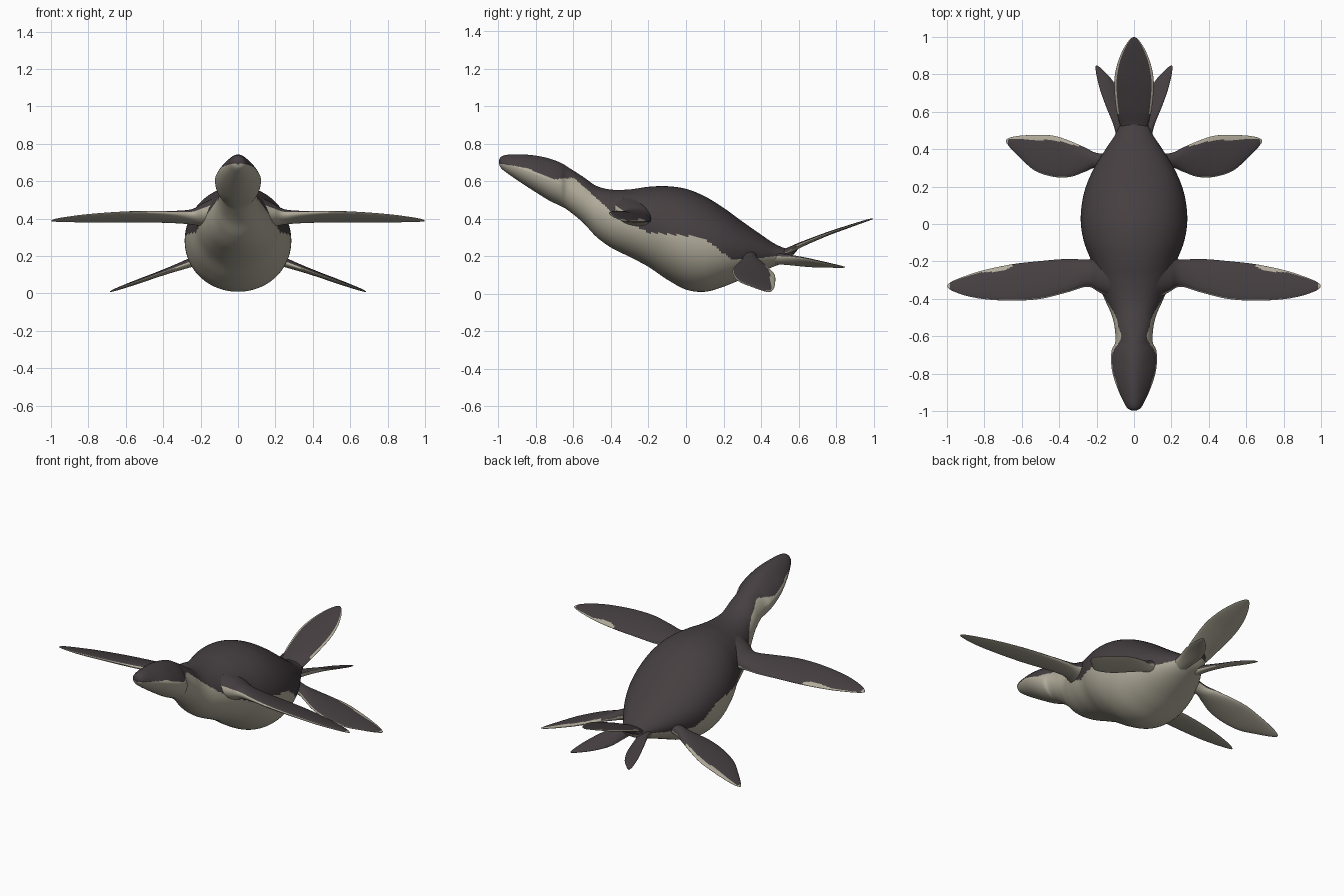
import bpy, bmesh, math
from mathutils import Vector


def material(name, rgb):
    m = bpy.data.materials.new(name)
    m.diffuse_color = (*rgb, 1)
    return m


DARK = material("charcoal_back", (0.06, 0.049, 0.052))
LIGHT = material("pale_belly", (0.44, 0.41, 0.325))


def spline(rows, steps):
    """Catmull-Rom interpolation through rows of numbers."""
    out = []
    for i in range(len(rows) - 1):
        p0, p1 = rows[max(i - 1, 0)], rows[i]
        p2, p3 = rows[i + 1], rows[min(i + 2, len(rows) - 1)]
        for s in range(steps):
            t = s / steps
            out.append([0.5 * (2 * b + (c - a) * t + (2 * a - 5 * b + 4 * c - d) * t * t
                               + (3 * b - a - 3 * c + d) * t ** 3)
                        for a, b, c, d in zip(p0, p1, p2, p3)])
    out.append(list(rows[-1]))
    return out


def lerp_table(table, x):
    for (x0, v0), (x1, v1) in zip(table, table[1:]):
        if x <= x1:
            return v0 + (v1 - v0) * max(0, (x - x0) / (x1 - x0))
    return table[-1][1]


def loft(name, rings, is_dark):
    """Skin closed rings; is_dark(face, t along, angle around) picks the colour."""
    bm = bmesh.new()
    loops = [[bm.verts.new(p) for p in ring] for ring in rings]
    n, info = len(rings[0]), []
    for i in range(len(loops) - 1):
        for j in range(n):
            k = (j + 1) % n
            f = bm.faces.new((loops[i][j], loops[i][k], loops[i + 1][k], loops[i + 1][j]))
            info.append((f, (i + 0.5) / (len(loops) - 1), 2 * math.pi * (j + 0.5) / n))
    for t, loop in ((0, loops[0]), (1, loops[-1])):
        info.append((bm.faces.new(loop), t, 0))
    bmesh.ops.recalc_face_normals(bm, faces=bm.faces)
    for f, t, a in info:
        f.smooth = True
        f.material_index = 0 if is_dark(f, t, a) else 1
    mesh = bpy.data.meshes.new(name)
    bm.to_mesh(mesh)
    bm.free()
    mesh.materials.append(DARK)
    mesh.materials.append(LIGHT)
    ob = bpy.data.objects.new(name, mesh)
    bpy.context.collection.objects.link(ob)
    return ob


# Head, neck and trunk: y, top z, bottom z, half width
BODY = [(-0.997, 0.712, 0.69, 0.012), (-0.985, 0.731, 0.668, 0.035), (-0.95, 0.741, 0.64, 0.056),
        (-0.88, 0.743, 0.592, 0.088), (-0.8, 0.736, 0.54, 0.114), (-0.73, 0.721, 0.497, 0.123),
        (-0.67, 0.699, 0.468, 0.118), (-0.63, 0.675, 0.445, 0.1), (-0.55, 0.624, 0.38, 0.104),
        (-0.48, 0.576, 0.305, 0.122), (-0.4, 0.555, 0.246, 0.158), (-0.3, 0.556, 0.196, 0.198),
        (-0.2, 0.57, 0.143, 0.228), (-0.1, 0.573, 0.075, 0.266), (0.0, 0.559, 0.022, 0.284),
        (0.1, 0.519, 0.01, 0.28), (0.2, 0.458, 0.037, 0.257), (0.3, 0.385, 0.078, 0.213),
        (0.4, 0.315, 0.118, 0.152), (0.47, 0.268, 0.145, 0.105), (0.53, 0.242, 0.17, 0.075),
        (0.57, 0.242, 0.205, 0.05), (0.6, 0.252, 0.24, 0.012)]
# Height of the colour line along the side
EDGE = [(-1, 0.695), (-0.85, 0.67), (-0.7, 0.61), (-0.64, 0.615), (-0.6, 0.62), (-0.5, 0.53),
        (-0.4, 0.44), (-0.3, 0.38), (-0.2, 0.325), (0, 0.31), (0.1, 0.29), (0.17, 0.24),
        (0.24, 0.18), (0.4, 0.19), (0.61, 0.215)]
# How far the crown of the head narrows towards the top
PEAK = [(-1, 0.1), (-0.9, 0.38), (-0.75, 0.38), (-0.65, 0.25), (-0.55, 0), (1, 0)]


def body_dark(f, t, a):
    c = f.calc_center_median()
    return c.z > lerp_table(EDGE, c.y)


rings = []
for y, top, bot, w in spline(BODY, 8):
    mid, h, peak = (top + bot) / 2, (top - bot) / 2, lerp_table(PEAK, y)
    rings.append([Vector((w * math.cos(a) * (1 - peak * max(0, math.sin(a))), y,
                          mid + h * math.sin(a)))
                  for a in (2 * math.pi * j / 120 for j in range(120))])
loft("body", rings, body_dark)


def blade(name, rows, side=1, rim=None):
    """Flat limb. Row: lead xyz, trail xyz, half thickness."""
    rows = spline([(*a, *b, h) for a, b, h in rows], 10)
    sec = [(Vector(r[:3]), Vector(r[3:6]), max(r[6], 0.001)) for r in rows]
    span = (sec[-1][0] + sec[-1][1] - sec[0][0] - sec[0][1]).normalized()
    rings = []
    for a, b, th in sec:
        c, half = (a + b) / 2, (a - b) / 2
        up = half.cross(span).normalized()
        ring = [c + half * math.cos(q) + up * th * math.sin(q)
                for q in (2 * math.pi * j / 64 for j in range(64))]
        rings.append([Vector((p.x * side, p.y, p.z)) for p in ring])

    def dark(f, t, q):
        return f.normal.z > 0.05 and not (rim and rim(t, math.cos(q)))
    return loft(name, rings, dark)


# Front flippers: x, lead y, trail y, z, half thickness (broad shoulder at the root)
FRONT = [(0.12, -0.4, -0.13, 0.425, 0.085), (0.19, -0.362, -0.175, 0.417, 0.06),
         (0.25, -0.335, -0.19, 0.409, 0.038), (0.36, -0.366, -0.187, 0.409, 0.025),
         (0.5, -0.4, -0.198, 0.411, 0.02), (0.65, -0.41, -0.215, 0.408, 0.016),
         (0.8, -0.402, -0.246, 0.402, 0.013), (0.9, -0.383, -0.277, 0.397, 0.009),
         (0.97, -0.358, -0.305, 0.392, 0.006), (0.998, -0.338, -0.325, 0.388, 0.003)]
front = [((x, l, z + (t - l) * 0.12), (x, t, z - (t - l) * 0.12), h) for x, l, t, z, h in FRONT]

# Rear flippers: x, lead y, trail y, half thickness (sloping down outward)
REAR = [(0.1, 0.27, 0.375, 0.04), (0.2, 0.3, 0.38, 0.03), (0.26, 0.28, 0.408, 0.024),
        (0.34, 0.252, 0.443, 0.018), (0.43, 0.252, 0.472, 0.014), (0.53, 0.285, 0.476, 0.012),
        (0.61, 0.355, 0.472, 0.009), (0.66, 0.405, 0.463, 0.006), (0.684, 0.437, 0.45, 0.002)]
rear = [((x, l, 0.158 - 0.36 * (x - 0.27)), (x, t, 0.16 - 0.36 * (x - 0.27)), h)
        for x, l, t, h in REAR]

# Small trailing feet: outer edge, inner edge (outer edge raised near the root)
foot = [((0.085, 0.42, 0.21), (0.02, 0.44, 0.17), 0.03),
        ((0.105, 0.52, 0.205), (0.035, 0.54, 0.16), 0.022),
        ((0.15, 0.63, 0.19), (0.06, 0.66, 0.145), 0.014),
        ((0.185, 0.73, 0.168), (0.11, 0.76, 0.142), 0.01),
        ((0.203, 0.81, 0.15), (0.168, 0.825, 0.14), 0.006),
        ((0.205, 0.845, 0.143), (0.197, 0.848, 0.14), 0.002)]

# Pale rims run along the outer trailing edge and round the tip
for side, label in ((1, "right"), (-1, "left")):
    blade(label + "_front_flipper", front, side,
          lambda t, c: t > 0.92 or c > 0.97
          or (t > 0.55 and c < -min(0.88, 0.66 + 3 * abs(t - 0.61))))
    blade(label + "_rear_flipper", rear, side,
          lambda t, c: t > 0.93 or c > 0.97 or (t > 0.3 and c < -max(0.72, 1.05 - 0.55 * t)))
    blade(label + "_foot", foot, side)

# Tail blade: y, z, half width, half thickness
TAIL = [(0.46, 0.195, 0.05, 0.03), (0.53, 0.22, 0.074, 0.02), (0.61, 0.26, 0.094, 0.014),
        (0.75, 0.317, 0.106, 0.01), (0.85, 0.352, 0.091, 0.008), (0.93, 0.379, 0.06, 0.006),
        (0.98, 0.395, 0.028, 0.004), (0.998, 0.4, 0.008, 0.002)]
blade("tail_blade", [((w, y, z), (-w, y, z), h) for y, z, w, h in TAIL], 1,
      lambda t, c: abs(c) > 0.9 and t > 0.25)
